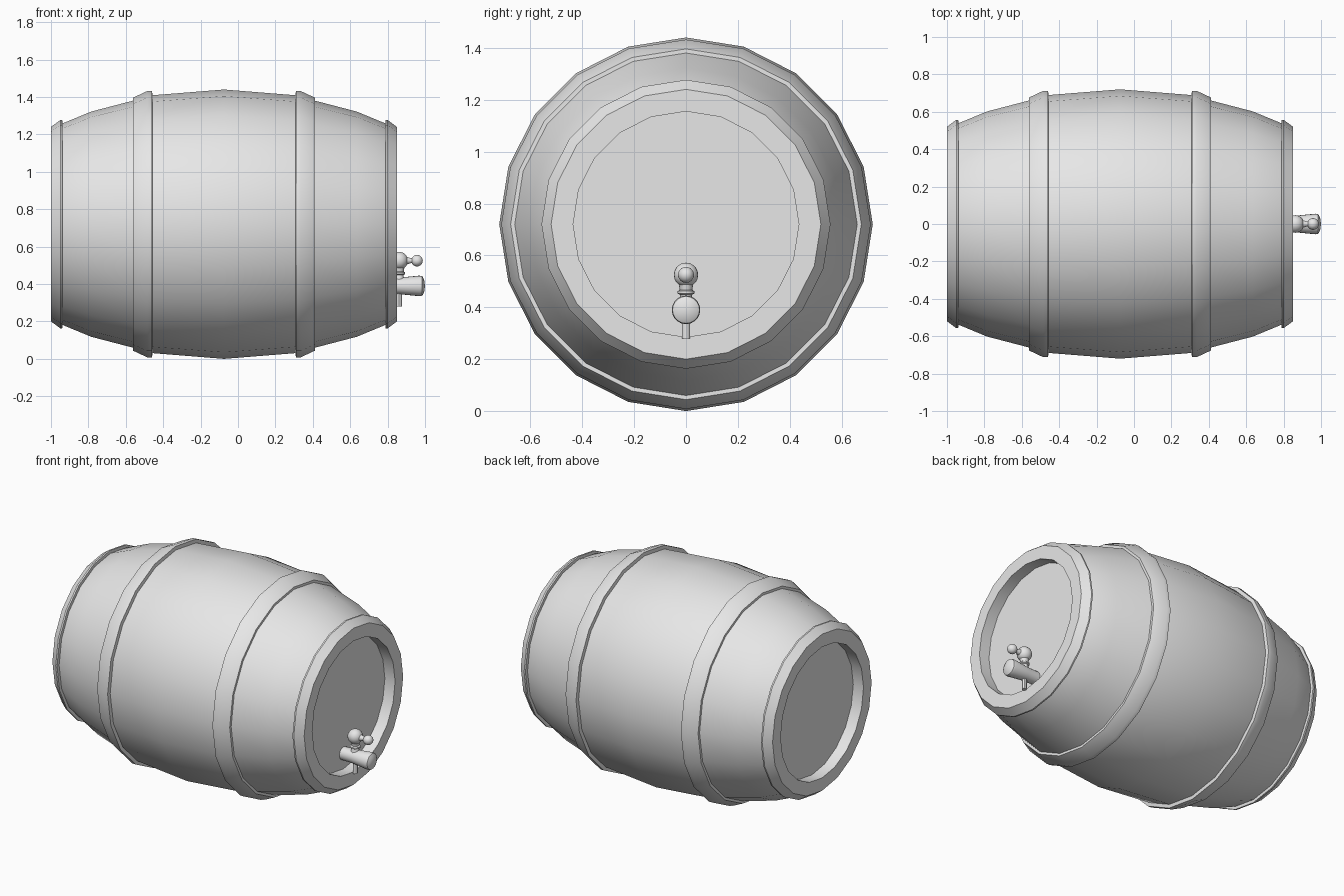
import bpy, bmesh, math
from mathutils import Matrix, Vector

cube = bpy.data.objects.get("Cube")
if cube:
    bpy.data.objects.remove(cube)

grey = bpy.data.materials.new("plain grey")
grey.use_nodes = True
colour = (0.8, 0.8, 0.8, 1)
grey.diffuse_color = colour
grey.node_tree.nodes["Principled BSDF"].inputs["Base Color"].default_value = colour

MID_X, MID_Z = -0.075, 0.72
ALONG_X = Matrix.Rotation(math.pi / 2, 4, "Y")


def lathe(name, profile, sides, origin, turn=Matrix(), closed=False, mirror=False):
    """Spin (distance, radius) pairs round an axis; zero radius closes an end."""
    bm = bmesh.new()
    rings = []
    for dist, rad in profile:
        if rad == 0:
            rings.append([bm.verts.new((0, 0, dist))])
        else:
            rings.append([bm.verts.new((rad * math.cos(math.tau * i / sides),
                                        rad * math.sin(math.tau * i / sides), dist))
                          for i in range(sides)])
    pairs = list(zip(rings, rings[1:]))
    if closed:
        pairs.append((rings[-1], rings[0]))
    for a, b in pairs:
        for i in range(sides):
            j = (i + 1) % sides
            if len(a) == 1:
                bm.faces.new((a[0], b[j], b[i]))
            elif len(b) == 1:
                bm.faces.new((a[i], a[j], b[0]))
            else:
                bm.faces.new((a[i], a[j], b[j], b[i]))
    bm.transform(Matrix.Translation(Vector(origin)) @ turn)
    if mirror:
        flip = Matrix.Translation((2 * MID_X, 0, 0)) @ Matrix.Scale(-1, 4, (1, 0, 0))
        bm.transform(flip)
    bmesh.ops.recalc_face_normals(bm, faces=bm.faces)
    mesh = bpy.data.meshes.new(name)
    bm.to_mesh(mesh)
    bm.free()
    mesh.materials.append(grey)
    obj = bpy.data.objects.new(name, mesh)
    bpy.context.collection.objects.link(obj)
    bpy.ops.object.select_all(action="DESELECT")
    obj.select_set(True)
    bpy.context.view_layer.objects.active = obj
    bpy.ops.object.shade_smooth_by_angle(angle=math.radians(30))
    return obj


# Staves with a recessed head at each end
half = [(0.85, 0), (0.85, 0.435), (0.92, 0.435), (0.92, 0.505), (0.86, 0.54),
        (0.71, 0.602), (0.48, 0.662), (0.40, 0.688)]
body = [(-d, r) for d, r in half] + [(0, 0.72)] + [(d, r) for d, r in reversed(half)]
lathe("barrel_body", body, 20, (MID_X, 0, MID_Z), ALONG_X)

# Flared hoops, the same at both ends
middle_hoop = [(0.38, 0.68), (0.385, 0.712), (0.41, 0.712), (0.487, 0.676), (0.487, 0.64)]
end_hoop = [(0.86, 0.52), (0.865, 0.557), (0.875, 0.557), (0.925, 0.52), (0.925, 0.435),
            (0.88, 0.435)]
for side, mirror in (("left", False), ("right", True)):
    lathe(side + "_middle_hoop", middle_hoop, 20, (MID_X, 0, MID_Z), ALONG_X, True, mirror)
    lathe(side + "_end_hoop", end_hoop, 20, (MID_X, 0, MID_Z), ALONG_X, True, mirror)


def ball(centre, rad, steps=10):
    return [(centre - rad * math.cos(math.pi * i / steps),
             rad * math.sin(math.pi * i / steps) if 0 < i < steps else 0)
            for i in range(steps + 1)]


# Tap
TAP_X, TAP_Z, KNOB_Z = 0.862, 0.39, 0.525
lathe("tap_barrel", [(0.77, 0), (0.77, 0.042), (0.86, 0.044), (0.97, 0.055),
                     (0.985, 0.052), (0.995, 0.035), (1, 0)],
      20, (0, 0, TAP_Z), ALONG_X)
lathe("tap_spout", [(0.28, 0), (0.28, 0.015), (0.39, 0.015), (0.39, 0)], 12, (TAP_X, 0, 0))
lathe("tap_neck", [(0.41, 0), (0.41, 0.03), (0.448, 0.022), (0.453, 0.032),
                   (0.462, 0.032), (0.467, 0.024), (0.5, 0.03), (0.5, 0)],
      16, (TAP_X, 0, 0))
lathe("tap_knob", ball(KNOB_Z, 0.047), 20, (TAP_X, 0, 0))
lathe("tap_handle", [(0.87, 0), (0.87, 0.026), (0.905, 0.02), (0.925, 0.013),
                     (0.96, 0.015), (0.96, 0)], 12, (0, 0, KNOB_Z), ALONG_X)
lathe("tap_handle_ball", ball(0.957, 0.031), 16, (0, 0, KNOB_Z), ALONG_X)
